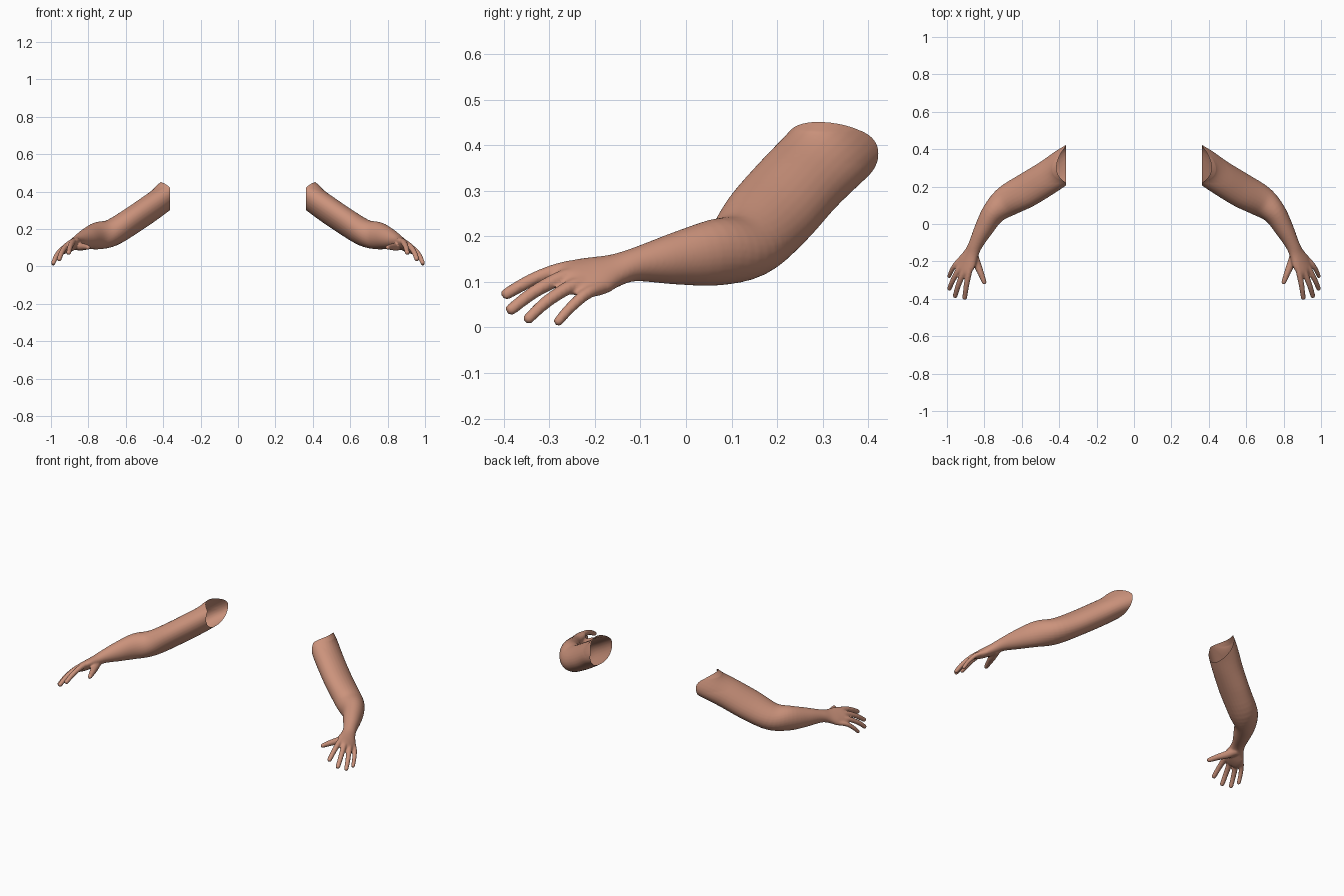
import bpy, bmesh, math
from mathutils import Vector

if "Cube" in bpy.data.objects:
    bpy.data.objects.remove(bpy.data.objects["Cube"])

skin = bpy.data.materials.new("skin")
skin.diffuse_color = (0.60, 0.29, 0.20, 1)
skin.use_nodes = True
skin.node_tree.nodes["Principled BSDF"].inputs["Base Color"].default_value = skin.diffuse_color


def spline(rows, steps):
    """Catmull-Rom through rows of equal length."""
    out, n = [], len(rows)
    for i in range(n - 1):
        p = [rows[max(i - 1, 0)], rows[i], rows[i + 1], rows[min(i + 2, n - 1)]]
        for s in range(steps):
            t = s / steps
            out.append([0.5 * (2 * b + (c - a) * t + (2 * a - 5 * b + 4 * c - d) * t * t
                               + (3 * b - a - 3 * c + d) * t ** 3) for a, b, c, d in zip(*p)])
    out.append(list(rows[-1]))
    return out


def loft(bm, rows, steps=5, sides=28):
    """Closed tube; each row is x, y, z, half width, half height, roll in degrees."""
    pts = spline(rows, steps)
    rings = []
    for i, (x, y, z, a, b, roll) in enumerate(pts):
        t = Vector(pts[min(i + 1, len(pts) - 1)][:3]) - Vector(pts[max(i - 1, 0)][:3])
        t.normalize()
        side = Vector((-t.y, t.x, 0)).normalized()
        up = t.cross(side)
        if up.z < 0:
            up.negate()
        r = math.radians(roll)
        A = side * math.cos(r) - up * math.sin(r)
        B = side * math.sin(r) + up * math.cos(r)
        ring = []
        for k in range(sides):
            w = 2 * math.pi * k / sides
            ring.append(bm.verts.new(Vector((x, y, z)) + A * a * math.cos(w) + B * b * math.sin(w)))
        rings.append(ring)
    faces = [bm.faces.new(rings[0]), bm.faces.new(rings[-1][::-1])]
    for p, q in zip(rings, rings[1:]):
        for k in range(sides):
            m = (k + 1) % sides
            faces.append(bm.faces.new((p[k], q[k], q[m], p[m])))
    bmesh.ops.recalc_face_normals(bm, faces=faces)


def digit(bm, points, r0, r1):
    """Finger with a slightly swollen joint and a rounded tip."""
    P = [Vector(p) for p in points]
    rows, n = [], len(P)
    for i, p in enumerate(P):
        r = r0 + (r1 - r0) * i / (n - 1)
        rows.append((*p, r, r, 0))
    d = (P[-1] - P[-2]).normalized()
    for f, s in ((0.55, 0.85), (0.85, 0.5), (1.0, 0.12)):
        rows.append((*(P[-1] + d * r1 * f), r1 * s, r1 * s, 0))
    loft(bm, rows, 4, 16)


bm = bmesh.new()
# upper arm, elbow, forearm, wrist and palm
loft(bm, [
    (0.28, 0.365, 0.435, 0.100, 0.066, 32),
    (0.37, 0.312, 0.380, 0.100, 0.066, 32),
    (0.46, 0.250, 0.318, 0.098, 0.070, 32),
    (0.57, 0.183, 0.243, 0.098, 0.070, 30),
    (0.675, 0.125, 0.180, 0.086, 0.072, 22),
    (0.75, 0.060, 0.164, 0.064, 0.073, 8),
    (0.805, -0.030, 0.150, 0.050, 0.056, 8),
    (0.847, -0.110, 0.138, 0.038, 0.037, 20),
    (0.868, -0.155, 0.126, 0.042, 0.031, 32),
    (0.893, -0.205, 0.112, 0.058, 0.028, 36),
    (0.915, -0.245, 0.103, 0.054, 0.022, 38),
    (0.925, -0.265, 0.097, 0.040, 0.013, 38),
])
# fingers from index to little
for pts, r in (
    (((0.870, -0.20, 0.137), (0.885, -0.270, 0.128), (0.897, -0.335, 0.106), (0.905, -0.393, 0.074)), 0.018),
    (((0.888, -0.20, 0.122), (0.915, -0.265, 0.112), (0.940, -0.330, 0.080), (0.956, -0.383, 0.040)), 0.018),
    (((0.903, -0.19, 0.105), (0.940, -0.248, 0.092), (0.970, -0.305, 0.057), (0.987, -0.345, 0.020)), 0.017),
    (((0.910, -0.17, 0.092), (0.953, -0.215, 0.076), (0.977, -0.253, 0.044), (0.988, -0.280, 0.014)), 0.015),
):
    digit(bm, pts, r, r * 0.72)
# thumb with its fleshy base
digit(bm, ((0.865, -0.150, 0.115), (0.843, -0.205, 0.106), (0.820, -0.260, 0.105), (0.801, -0.311, 0.102)), 0.027, 0.0125)

me = bpy.data.meshes.new("arm_parts")
bm.to_mesh(me)
bm.free()
ob = bpy.data.objects.new("arm_parts", me)
bpy.context.collection.objects.link(ob)

# fuse the parts into one smooth skin
rm = ob.modifiers.new("fuse", "REMESH")
rm.mode = "VOXEL"
rm.voxel_size = 0.005
sm = ob.modifiers.new("soften", "SMOOTH")
sm.factor = 0.5
sm.iterations = 5
deps = bpy.context.evaluated_depsgraph_get()
fused = bpy.data.meshes.new_from_object(ob.evaluated_get(deps))
bpy.data.objects.remove(ob)

for name, sign in (("left_arm", 1), ("right_arm", -1)):
    bm = bmesh.new()
    bm.from_mesh(fused)
    # open upper end, with the rim dipping along its top
    bmesh.ops.bisect_plane(bm, geom=bm.verts[:] + bm.edges[:] + bm.faces[:],
                           plane_co=(0.364, 0, 0), plane_no=(1, 0, 0), clear_inner=True)
    for v in bm.verts:
        fall = max(0, 1 - (v.co.x - 0.364) / 0.15)
        if fall > 0:
            across = max(0, 1 - ((v.co.y - 0.32) / 0.1) ** 2)
            high = min(1, max(0, (v.co.z - 0.36) / 0.08))
            v.co += Vector((0.05, -0.018, -0.014)) * fall * across * high
    if sign < 0:
        for v in bm.verts:
            v.co.x *= -1
        bmesh.ops.reverse_faces(bm, faces=bm.faces[:])
    for f in bm.faces:
        f.smooth = True
        f.material_index = 0
    mesh = bpy.data.meshes.new(name)
    bm.to_mesh(mesh)
    bm.free()
    mesh.materials.clear()
    mesh.materials.append(skin)
    bpy.context.collection.objects.link(bpy.data.objects.new(name, mesh))
